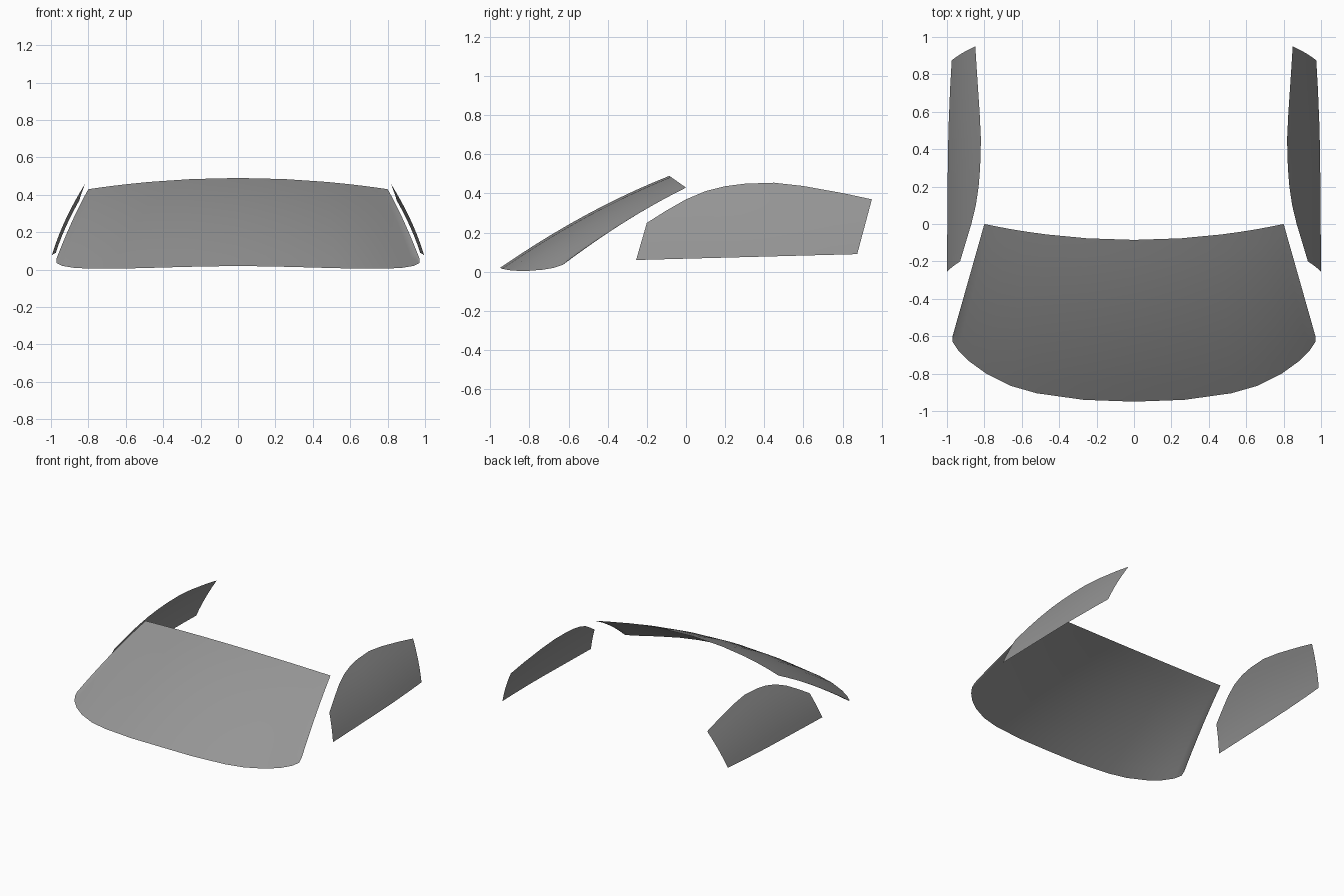
import bpy
from mathutils import Vector

cube = bpy.data.objects.get("Cube")
if cube:
    bpy.data.objects.remove(cube, do_unlink=True)

glass = bpy.data.materials.new("grey_glass")
glass.use_nodes = True
GREY = (0.3, 0.3, 0.3, 1)
glass.diffuse_color = GREY
glass.node_tree.nodes["Principled BSDF"].inputs["Base Color"].default_value = GREY


def sheet(name, columns, outward):
    """Skin a list of equal-length point columns into one smooth open panel."""
    rows = len(columns[0])
    verts = [p for col in columns for p in col]
    faces = [(c * rows + r, c * rows + r + 1, (c + 1) * rows + r + 1, (c + 1) * rows + r)
             for c in range(len(columns) - 1) for r in range(rows - 1)]
    mesh = bpy.data.meshes.new(name)
    mesh.from_pydata(verts, [], faces)
    mesh.update()
    total = sum((p.normal * p.area for p in mesh.polygons), Vector())
    if total.dot(Vector(outward)) < 0:
        mesh.flip_normals()
    mesh.materials.append(glass)
    obj = bpy.data.objects.new(name, mesh)
    bpy.context.collection.objects.link(obj)
    bpy.ops.object.select_all(action="DESELECT")
    obj.select_set(True)
    bpy.context.view_layer.objects.active = obj
    bpy.ops.object.shade_smooth_by_angle()
    return obj


# Windscreen: arched top edge lofted down to a rounded lower edge
ROWS = 10
lower_edge = [(0, -.95, .02), (.27, -.94, .015), (.52, -.905, .008), (.66, -.865, .005),
              (.79, -.80, .005), (.88, -.735, .01), (.94, -.675, .02),
              (.97, -.63, .035), (.97, -.6, .06)]
top_x = [0, .25, .47, .58, .67, .73, .765, .785, .8]


def screen_column(side, x, low):
    k = (x / .8) ** 2
    top = Vector((side * x, -.085 * (1 - k), .49 - .06 * k))
    bottom = Vector((side * low[0], low[1], low[2]))
    column = []
    for i in range(ROWS + 1):
        t = i / ROWS
        p = top.lerp(bottom, t)
        p.z += 4 * t * (1 - t) * (.032 - .014 * k)
        column.append(p)
    return column


half = list(zip(top_x, lower_edge))
columns = [screen_column(-1, x, low) for x, low in reversed(half[1:])]
columns += [screen_column(1, x, low) for x, low in half]
sheet("windscreen", columns, (0, -1, 1))

# Side windows: arched profile in y and z, leaning inward towards the roof
SILL_FRONT, SILL_BACK = Vector((-.255, .06)), Vector((.875, .09))
arch = [(-.2, .25), (-.1, .313), (0, .37), (.1, .412), (.2, .437), (.3, .45),
        (.45, .455), (.6, .438), (.8, .402), (.95, .37)]


def window_x(y, z):
    d = z - .06
    return 1 - .287 * d - .43 * d * d - .05 * max(0, y - .3) ** 2


def window_column(side, point):
    sill = SILL_FRONT.lerp(SILL_BACK, (point[0] + .2) / 1.15)
    column = []
    for i in range(7):
        y, z = sill.lerp(Vector(point), i / 6)
        column.append((side * window_x(y, z), y, z))
    return column


for side, label in ((1, "left"), (-1, "right")):
    sheet(label + "_side_window", [window_column(side, p) for p in arch], (side, 0, 0))
